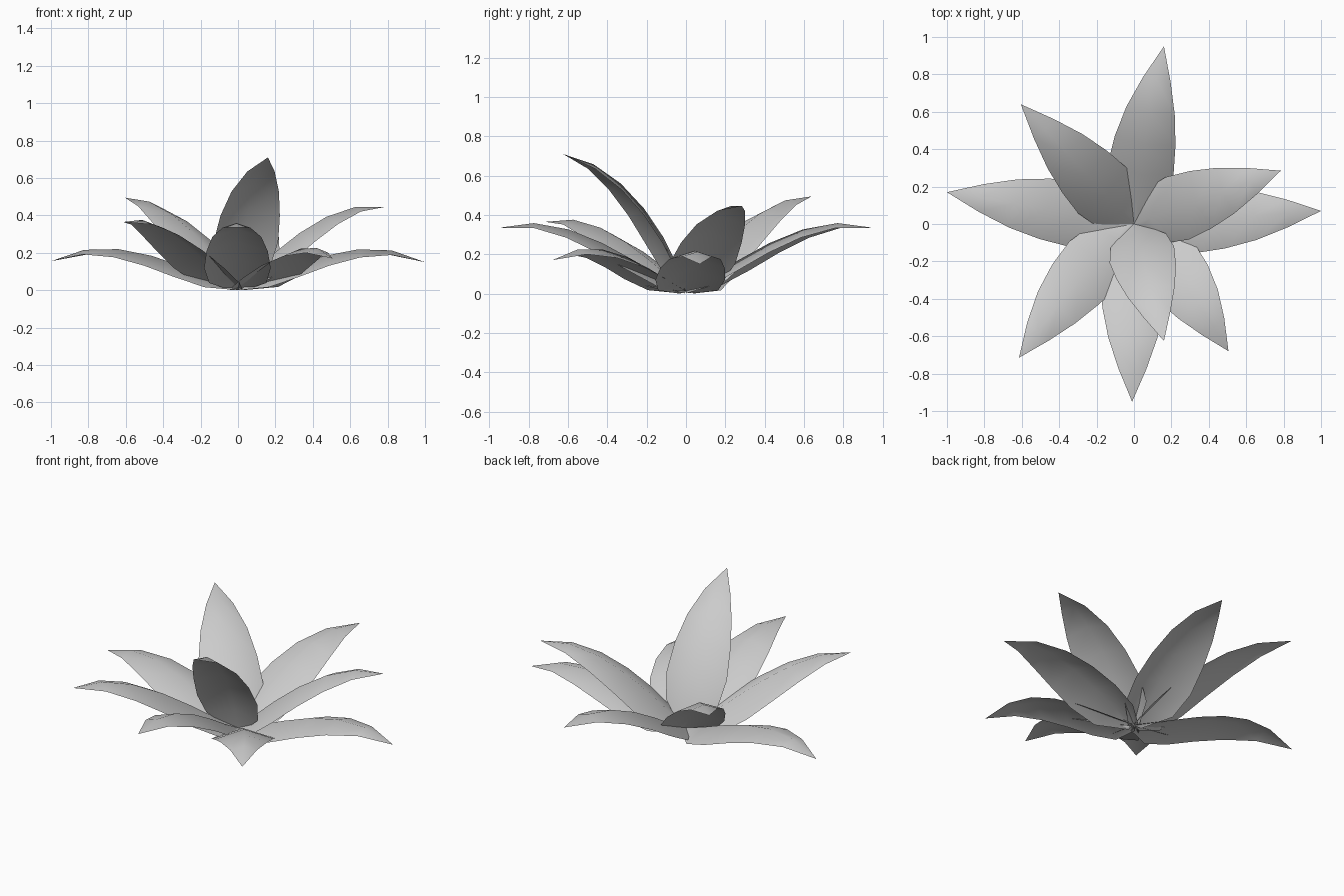
import bpy, bmesh
from mathutils import Vector

if "Cube" in bpy.data.objects:
    bpy.data.objects.remove(bpy.data.objects["Cube"])

# half width of a leaf at evenly spaced stations from base to tip
HALF_WIDTHS = [0.04, 0.153, 0.178, 0.164, 0.131, 0.075, 0.0]
DROOP = 0.33  # how far the edges fall below the midrib, relative to half width


def bezier(p0, p1, p2, p3, t):
    s = 1 - t
    return p0 * s**3 + p1 * 3 * s * s * t + p2 * 3 * s * t * t + p3 * t**3


def leaf(name, tip, c1, c2, bow=0.0):
    """Arching leaf with a raised midrib. c1, c2 are (radius, height) controls."""
    tip = Vector(tip)
    out = Vector((tip.x, tip.y, 0)).normalized()
    side = Vector((-out.y, out.x, 0))
    up = Vector((0, 0, 1))
    pts = [up * 0.013, out * c1[0] + up * c1[1] + side * bow,
           out * c2[0] + up * c2[1] + side * bow, tip]
    n = len(HALF_WIDTHS) - 1
    mid = [bezier(*pts, i / n) for i in range(n + 1)]
    bm = bmesh.new()
    rows = []
    for i, w in enumerate(HALF_WIDTHS[:-1]):
        tangent = mid[i + 1] - mid[max(i - 1, 0)]
        normal = tangent.cross(side).normalized()
        if normal.z < 0:
            normal = -normal
        rows.append([bm.verts.new(mid[i] + side * w * k - normal * w * DROOP * abs(k))
                     for k in (-1, 0, 1)])
    for a, b in zip(rows, rows[1:]):
        for k in (0, 1):
            bm.faces.new((a[k], b[k], b[k + 1], a[k + 1]))
    end = bm.verts.new(mid[-1])
    for k in (0, 1):
        bm.faces.new((rows[-1][k], end, rows[-1][k + 1]))
    for f in bm.faces:
        f.smooth = True
    me = bpy.data.meshes.new(name)
    bm.to_mesh(me)
    bm.free()
    ob = bpy.data.objects.new(name, me)
    bpy.context.collection.objects.link(ob)


# low drooping leaves
low = [(-1.0, 0.17, 0.155), (1.0, 0.07, 0.15), (0.505, -0.68, 0.17)]
for i, tip in enumerate(low):
    r = Vector(tip[:2]).length
    leaf(f"low_leaf_{i + 1}", tip, (0.25 * r, 0.09), (0.65 * r, 0.345), 0.03 if i == 2 else 0)

# middle leaves
middle = [(0.16, 0.95, 0.335), (-0.615, -0.715, 0.365), (-0.01, -0.95, 0.335)]
for i, tip in enumerate(middle):
    leaf(f"middle_leaf_{i + 1}", tip, (0.22, 0.12), (0.6, 0.45), (0.02, -0.035, 0)[i])

# raised inner leaves
for i, tip in enumerate([(0.785, 0.285, 0.445), (-0.605, 0.64, 0.495)]):
    leaf(f"inner_leaf_{i + 1}", tip, (0.15, 0.15), (0.5, 0.51))

# upright leaf
leaf("upright_leaf", (0.16, -0.625, 0.71), (0.06, 0.25), (0.31, 0.66))
